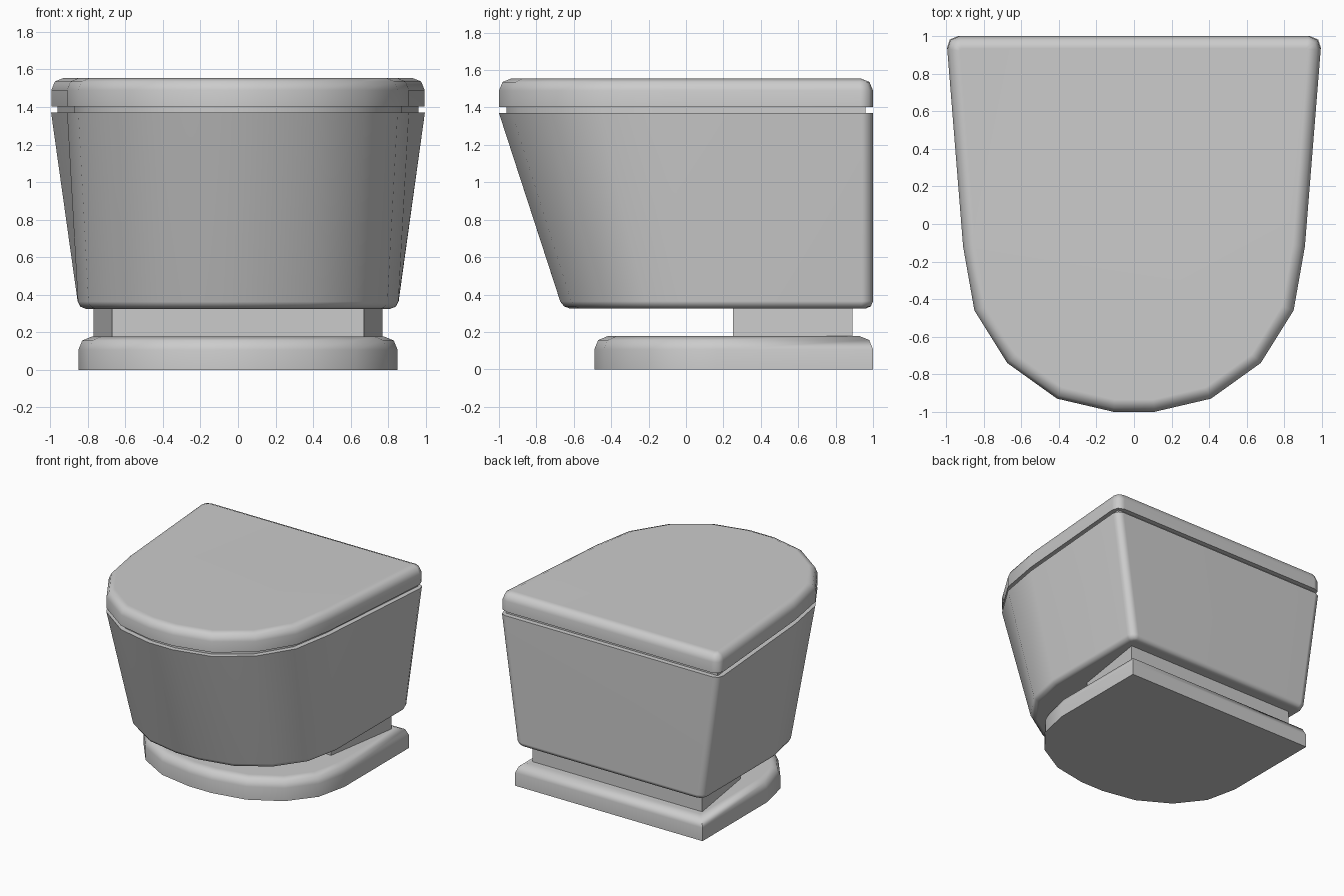
import bpy, bmesh, math

if "Cube" in bpy.data.objects:
    bpy.data.objects.remove(bpy.data.objects["Cube"])

# Half outline of the D shape: (x, fraction of length from the back)
HALF = [(0.11, 1.0), (0.41, 0.965), (0.675, 0.87), (0.85, 0.73), (0.91, 0.56)]


def outline(side, corner, front, back=1.0):
    """D-shaped ring: side = half width where the curve starts, corner = half width at the back."""
    half = [(x * side / 0.91, back - t * (back - front)) for x, t in HALF]
    half.append((corner, back))
    return half + [(-x, y) for x, y in reversed(half)]


def loft(name, low, high, z0, z1, bevel=0.0, rim=None, round_back=0.0):
    """Solid between two outlines, with an optional rounded rim and back corners."""
    bm = bmesh.new()
    a = [bm.verts.new((x, y, z0)) for x, y in low]
    b = [bm.verts.new((x, y, z1)) for x, y in high]
    n = len(a)
    bm.faces.new(a[::-1])
    bm.faces.new(b)
    for i in range(n):
        j = (i + 1) % n
        bm.faces.new((a[i], a[j], b[j], b[i]))
    bmesh.ops.recalc_face_normals(bm, faces=bm.faces)
    if round_back:
        k = len(HALF)
        back = [bm.edges.get((a[i], b[i])) for i in (k, k + 1)]
        bmesh.ops.bevel(bm, geom=back, offset=round_back, segments=2, profile=0.5,
                        affect='EDGES')
    if bevel:
        z = z1 if rim == 'top' else z0
        edges = [e for e in bm.edges if all(abs(v.co.z - z) < 1e-5 for v in e.verts)]
        bmesh.ops.bevel(bm, geom=edges, offset=bevel, segments=2, profile=0.5,
                        affect='EDGES')
    me = bpy.data.meshes.new(name)
    bm.to_mesh(me)
    bm.free()
    ob = bpy.data.objects.new(name, me)
    bpy.context.collection.objects.link(ob)
    bpy.ops.object.select_all(action='DESELECT')
    ob.select_set(True)
    bpy.context.view_layer.objects.active = ob
    bpy.ops.object.shade_smooth_by_angle(angle=math.radians(50))
    wn = ob.modifiers.new("face_weighting", 'WEIGHTED_NORMAL')
    wn.keep_sharp = True
    return ob


# Floor plate
plate = outline(0.85, 0.85, -0.49)
loft("base_plate", plate, plate, 0.0, 0.177, 0.07, 'top')

# Short pedestal between plate and bowl
block = [(-0.67, 0.25), (0.67, 0.25), (0.77, 0.89), (-0.77, 0.89)]
loft("pedestal", block, block, 0.15, 0.35)

# Tapered bowl body
rim = outline(0.91, 1.0, -1.0)
loft("bowl_body", outline(0.85, 0.85, -0.66), rim, 0.325, 1.37, 0.04, 'bottom', 0.06)

# Recessed spacer under the lid
gap = outline(0.87, 0.96, -0.96, 0.96)
loft("lid_spacer", gap, gap, 1.36, 1.41)

# Lid
loft("lid", rim, rim, 1.403, 1.555, 0.065, 'top', 0.07)
